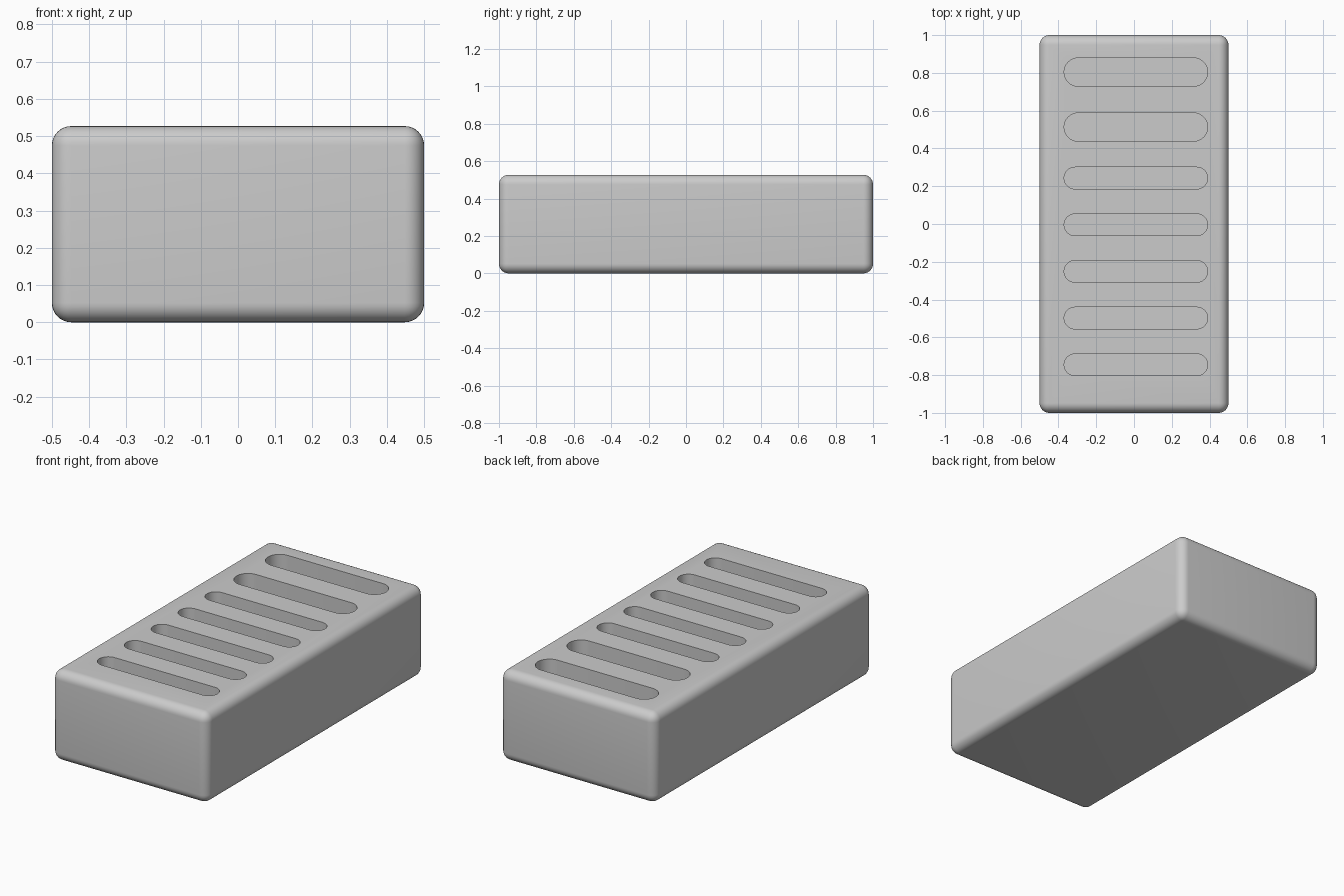
import bpy
import bmesh
import math

default = bpy.data.objects.get("Cube")
if default:
    bpy.data.objects.remove(default)

WIDTH, LENGTH, HEIGHT = 1.0, 2.0, 0.527
EDGE = 0.052
SLOT_LEFT, SLOT_RIGHT, SLOT_FLOOR = -0.37, 0.39, 0.1
WIDE, NARROW = 0.15, 0.115

grey = bpy.data.materials.new("light_grey")
grey.use_nodes = True
colour = (0.6, 0.6, 0.6, 1)
grey.diffuse_color = colour
grey.node_tree.nodes["Principled BSDF"].inputs["Base Color"].default_value = colour


def add_object(name, bm):
    mesh = bpy.data.meshes.new(name)
    bm.to_mesh(mesh)
    bm.free()
    mesh.materials.append(grey)
    obj = bpy.data.objects.new(name, mesh)
    bpy.context.collection.objects.link(obj)
    return obj


def add_slot(bm, y, width):
    """Closed prism with a rounded-end outline, reaching above the block."""
    r = width / 2
    steps = 16
    ends = ((SLOT_RIGHT - r, -math.pi / 2), (SLOT_LEFT + r, math.pi / 2))
    outline = []
    for cx, start in ends:
        for i in range(steps + 1):
            a = start + math.pi * i / steps
            outline.append(bm.verts.new((cx + r * math.cos(a), y + r * math.sin(a), SLOT_FLOOR)))
    base = bm.faces.new(outline)
    top = bmesh.ops.extrude_face_region(bm, geom=[base])["geom"]
    verts = [g for g in top if isinstance(g, bmesh.types.BMVert)]
    bmesh.ops.translate(bm, verts=verts, vec=(0, 0, HEIGHT))


# Rounded block
bm = bmesh.new()
bmesh.ops.create_cube(bm, size=1)
bmesh.ops.scale(bm, verts=bm.verts, vec=(WIDTH, LENGTH, HEIGHT))
bmesh.ops.translate(bm, verts=bm.verts, vec=(0, 0, HEIGHT / 2))
bmesh.ops.bevel(bm, geom=bm.edges[:], offset=EDGE, segments=8, profile=0.5, affect='EDGES')
block = add_object("slotted_block", bm)

# Slot cutters: five narrow slots and two wide ones at the back
bm = bmesh.new()
for i in range(5):
    add_slot(bm, -0.745 + 0.247 * i, NARROW)
for y in (0.513, 0.804):
    add_slot(bm, y, WIDE)
bmesh.ops.recalc_face_normals(bm, faces=bm.faces)
cutter = add_object("slot_cutter", bm)
cutter.hide_render = True

# Cut the slots, then drop the helper
cut = block.modifiers.new("slots", 'BOOLEAN')
cut.operation = 'DIFFERENCE'
cut.solver = 'EXACT'
cut.object = cutter
bpy.ops.object.select_all(action='DESELECT')
bpy.context.view_layer.objects.active = block
block.select_set(True)
bpy.ops.object.modifier_apply(modifier=cut.name)
bpy.data.objects.remove(cutter)
bpy.ops.object.shade_smooth_by_angle(angle=math.radians(30))
